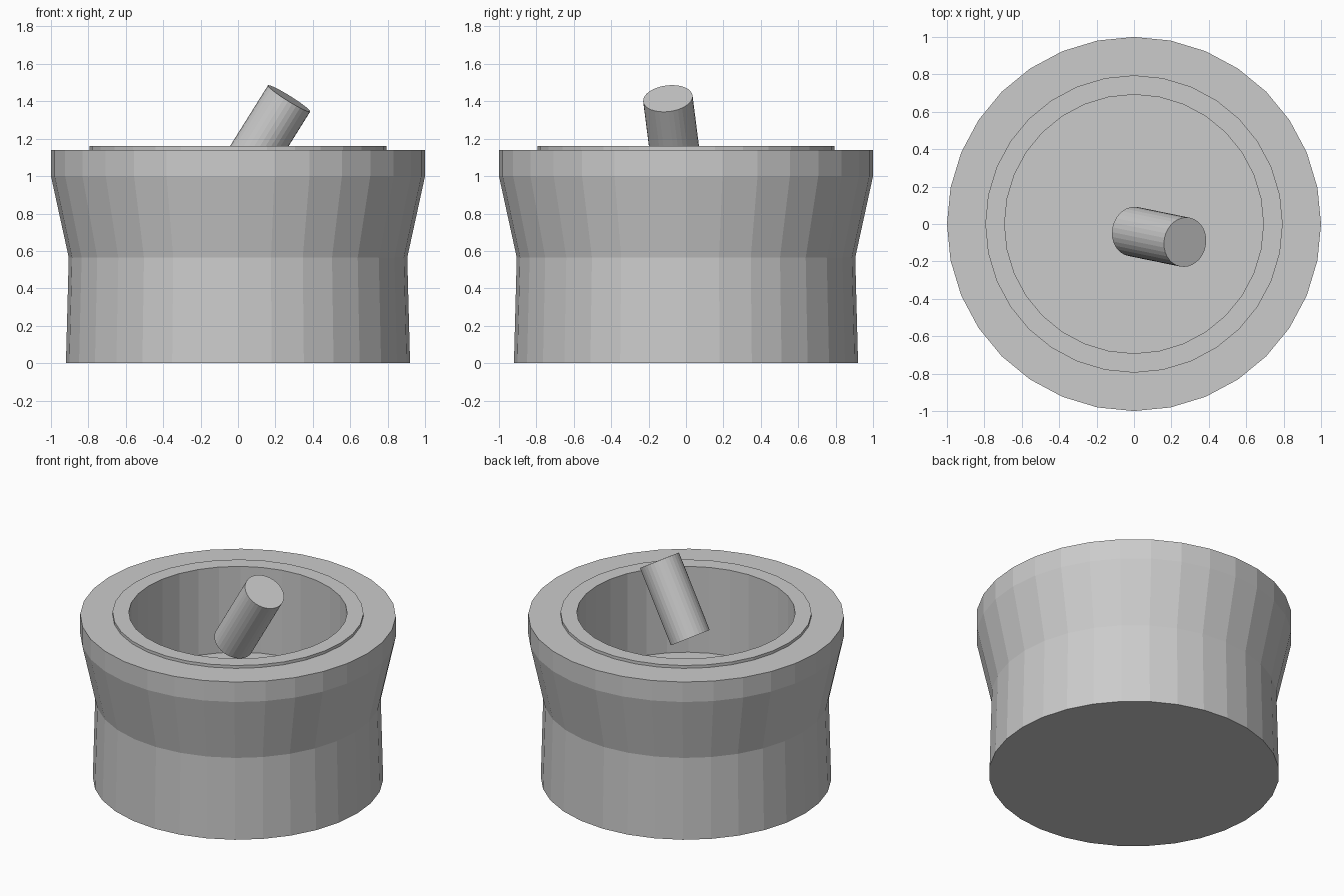
import bpy, bmesh, math
from mathutils import Vector

cube = bpy.data.objects.get("Cube")
if cube:
    bpy.data.objects.remove(cube, do_unlink=True)

SIDES = 32

# Single stone grey material
grey = bpy.data.materials.new("stone_grey")
grey.use_nodes = True
color = (0.6, 0.6, 0.6, 1)
grey.diffuse_color = color
grey.node_tree.nodes["Principled BSDF"].inputs["Base Color"].default_value = color


def finish(bm, name):
    bmesh.ops.recalc_face_normals(bm, faces=bm.faces)
    mesh = bpy.data.meshes.new(name)
    bm.to_mesh(mesh)
    bm.free()
    mesh.materials.append(grey)
    obj = bpy.data.objects.new(name, mesh)
    bpy.context.collection.objects.link(obj)
    return obj


def lathe(name, profile):
    """Revolve (radius, height) points around z and cap both ends."""
    bm = bmesh.new()
    rings = []
    for r, z in profile:
        angles = [math.tau * i / SIDES for i in range(SIDES)]
        rings.append([bm.verts.new((r * math.cos(a), r * math.sin(a), z)) for a in angles])
    for low, high in zip(rings, rings[1:]):
        for i in range(SIDES):
            j = (i + 1) % SIDES
            bm.faces.new((low[i], low[j], high[j], high[i]))
    bm.faces.new(rings[0])
    bm.faces.new(rings[-1])
    return finish(bm, name)


# Bowl: tapered foot, flared collar, raised lip, hollow well
lathe("mortar_bowl", [
    (0.92, 0), (0.905, 0.565), (1, 1), (1, 1.14),
    (0.795, 1.14), (0.795, 1.16), (0.692, 1.16), (0.692, 0.56),
])

# Leaning pestle, a plain rod between two centre points
bottom, top = Vector((-0.005, -0.04, 0.97)), Vector((0.273, -0.097, 1.415))
axis = top - bottom
bm = bmesh.new()
bmesh.ops.create_cone(bm, cap_ends=True, segments=SIDES, radius1=0.133,
                      radius2=0.133, depth=axis.length)
pestle = finish(bm, "pestle")
pestle.location = (bottom + top) / 2
pestle.rotation_euler = axis.to_track_quat('Z', 'Y').to_euler()
